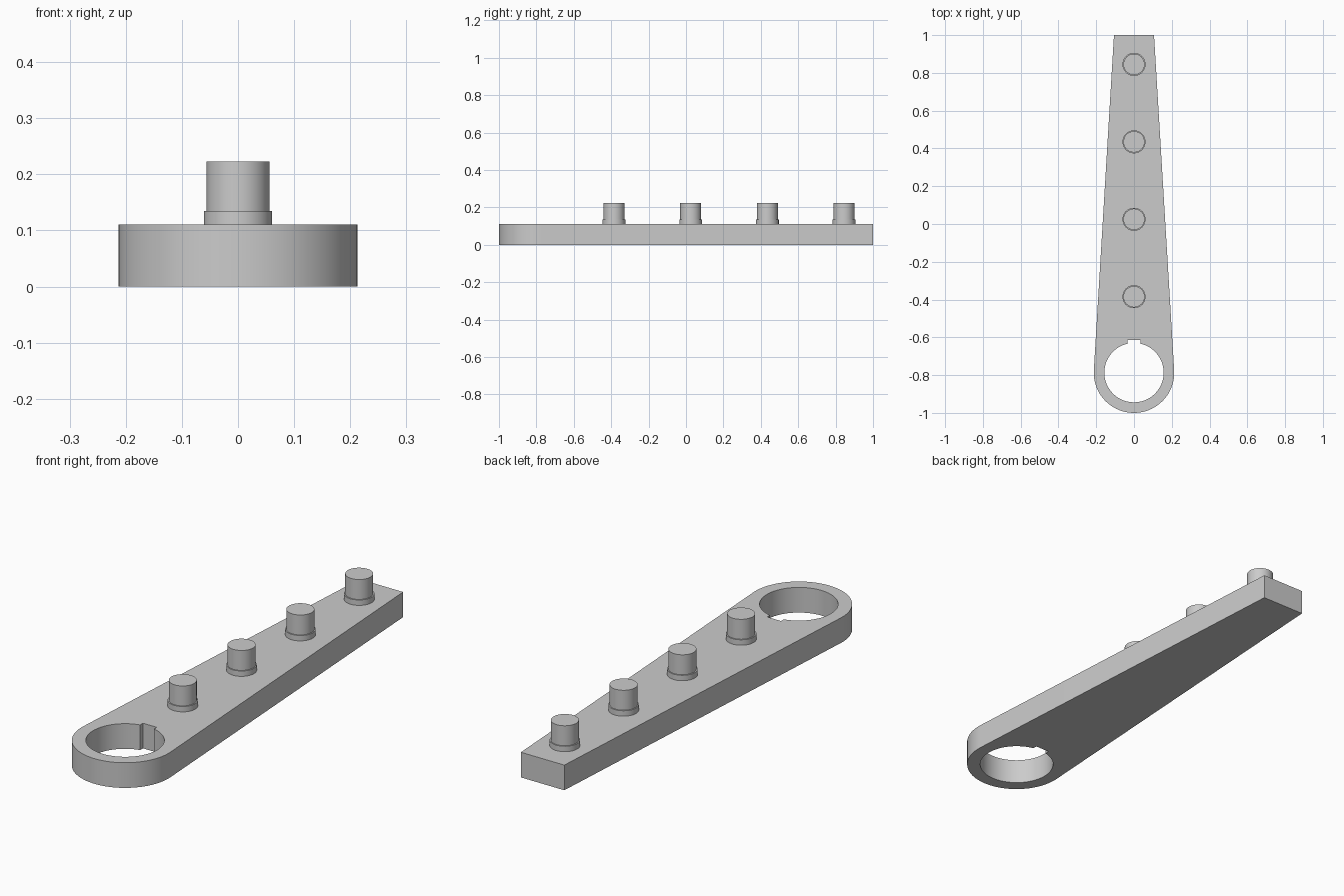
import bpy, bmesh
from math import sin, cos, pi, asin, acos, atan2, hypot, radians

cube = bpy.data.objects.get("Cube")
if cube:
    bpy.data.objects.remove(cube, do_unlink=True)

HUB_Y, HUB_R, BORE_R = -0.787, 0.213, 0.157
END_Y, END_HALF = 1.0, 0.106
KEY_HALF, KEY_Y = 0.034, -0.614
THICK = 0.111

grey = bpy.data.materials.new("plain_grey")
grey.use_nodes = True
grey.diffuse_color = (0.6, 0.6, 0.6, 1)
grey.node_tree.nodes["Principled BSDF"].inputs["Base Color"].default_value = (0.6, 0.6, 0.6, 1)


def finish(name, bm):
    """Turn a bmesh into a grey object with smooth curves and sharp edges."""
    bmesh.ops.recalc_face_normals(bm, faces=bm.faces[:])
    mesh = bpy.data.meshes.new(name)
    bm.to_mesh(mesh)
    bm.free()
    mesh.materials.append(grey)
    obj = bpy.data.objects.new(name, mesh)
    bpy.context.collection.objects.link(obj)
    bpy.ops.object.select_all(action="DESELECT")
    obj.select_set(True)
    bpy.context.view_layer.objects.active = obj
    bpy.ops.object.shade_smooth_by_angle(angle=radians(30))
    return obj


def hub_arc(radius, start, end, steps):
    angles = [start + (end - start) * i / steps for i in range(steps + 1)]
    return [(radius * cos(a), HUB_Y + radius * sin(a)) for a in angles]


def add_loop(bm, points):
    verts = [bm.verts.new((x, y, 0)) for x, y in points]
    return [bm.edges.new((v, verts[i - 1])) for i, v in enumerate(verts)]


# Tapered arm: straight sides run tangent to the round hub
dy = END_Y - HUB_Y
tangent = atan2(dy, END_HALF) - acos(HUB_R / hypot(END_HALF, dy))
outline = hub_arc(HUB_R, pi - tangent, 2 * pi + tangent, 64)
outline += [(END_HALF, END_Y), (-END_HALF, END_Y)]

# Bore with a small keyway facing the arm
gap = asin(KEY_HALF / BORE_R)
bore = hub_arc(BORE_R, pi / 2 + gap, 5 * pi / 2 - gap, 72)
bore += [(KEY_HALF, KEY_Y), (-KEY_HALF, KEY_Y)]

bm = bmesh.new()
edges = add_loop(bm, outline) + add_loop(bm, bore)
bmesh.ops.triangle_fill(bm, edges=edges, use_beauty=True, use_dissolve=False)
extruded = bmesh.ops.extrude_face_region(bm, geom=bm.faces[:], use_keep_orig=True)
top = [g for g in extruded["geom"] if isinstance(g, bmesh.types.BMVert)]
bmesh.ops.translate(bm, verts=top, vec=(0, 0, THICK))
finish("tapered_arm", bm)

# Row of stepped pegs, each turned from one profile of radius and height
profile = [(0.061, THICK), (0.061, 0.135), (0.056, 0.135), (0.056, 0.223)]
SIDES = 48
for n in range(4):
    y = -0.385 + 0.41 * n
    bm = bmesh.new()
    rings = [[bm.verts.new((r * cos(2 * pi * i / SIDES), y + r * sin(2 * pi * i / SIDES), z))
              for i in range(SIDES)] for r, z in profile]
    for low, high in zip(rings, rings[1:]):
        for i in range(SIDES):
            bm.faces.new((low[i - 1], low[i], high[i], high[i - 1]))
    bm.faces.new(rings[0])
    bm.faces.new(rings[-1])
    finish(f"peg_{n + 1}", bm)
